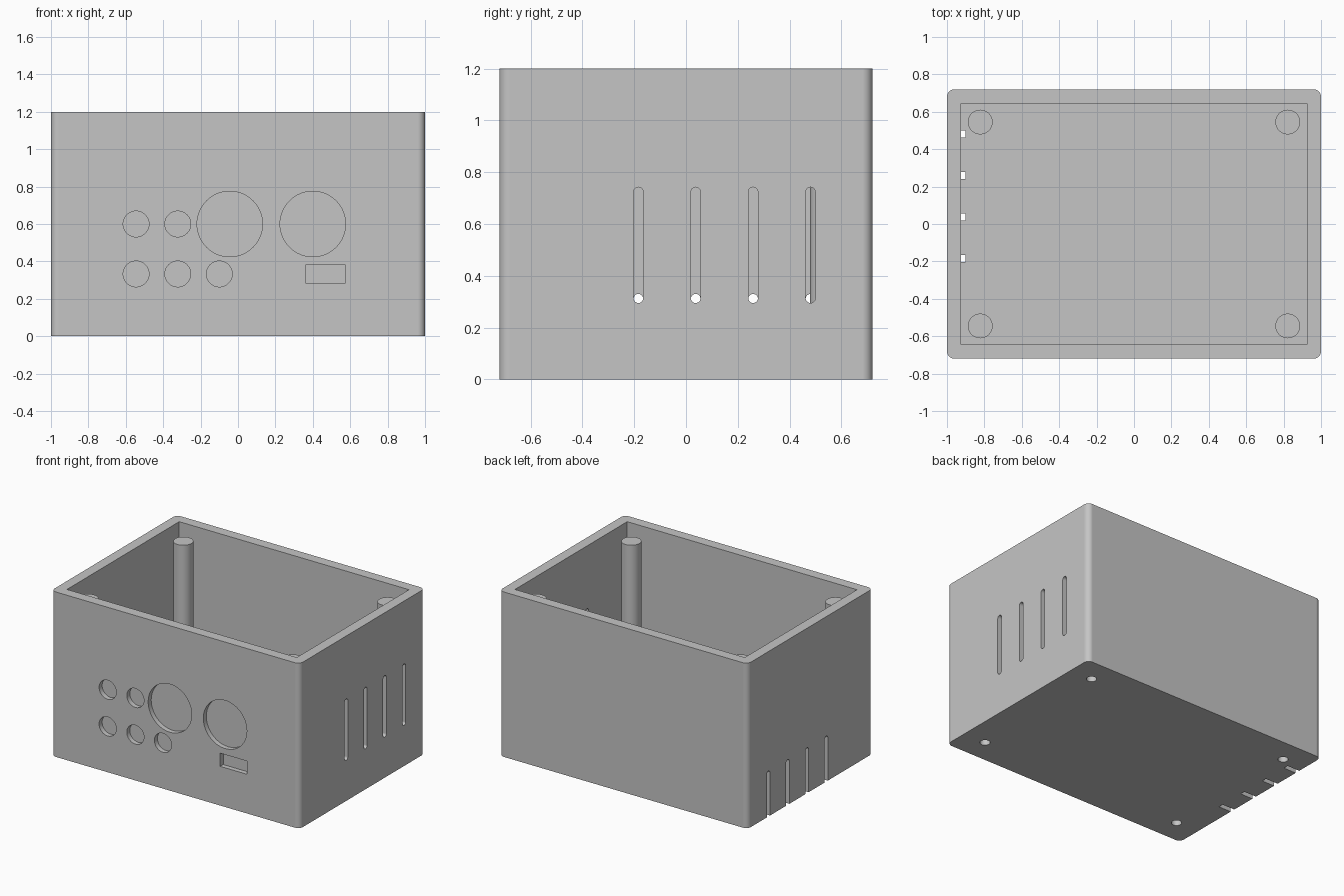
import bpy, bmesh, math

cube = bpy.data.objects.get("Cube")
if cube:
    bpy.data.objects.remove(cube, do_unlink=True)

# Single plain grey
grey = bpy.data.materials.new("plain_grey")
grey.use_nodes = True
colour = (0.56, 0.56, 0.56, 1)
grey.diffuse_color = colour
grey.node_tree.nodes["Principled BSDF"].inputs["Base Color"].default_value = colour

AXES = {
    "X": lambda u, v, w: (w, u, v),
    "Y": lambda u, v, w: (u, w, v),
    "Z": lambda u, v, w: (u, v, w),
}


def outline(cu, cv, hu, hv, r, seg=12):
    """Rounded rectangle; a circle when r equals both half sizes."""
    pts = []
    for quarter, (su, sv) in enumerate([(1, 1), (-1, 1), (-1, -1), (1, -1)]):
        for i in range(seg + 1):
            a = (quarter + i / seg) * math.pi / 2
            p = (cu + su * (hu - r) + r * math.cos(a),
                 cv + sv * (hv - r) + r * math.sin(a))
            if not pts or math.dist(p, pts[-1]) > 1e-5:
                pts.append(p)
    if math.dist(pts[0], pts[-1]) < 1e-5:
        pts.pop()
    return pts


def prism(name, axis, pts, lo, hi):
    """Extrude an outline along an axis from lo to hi."""
    bm = bmesh.new()
    place = AXES[axis]
    ends = [[bm.verts.new(place(u, v, w)) for u, v in pts] for w in (lo, hi)]
    for ring in ends:
        bm.faces.new(ring)
    n = len(pts)
    for i in range(n):
        j = (i + 1) % n
        bm.faces.new((ends[0][i], ends[0][j], ends[1][j], ends[1][i]))
    bmesh.ops.recalc_face_normals(bm, faces=bm.faces)
    mesh = bpy.data.meshes.new(name)
    bm.to_mesh(mesh)
    bm.free()
    mesh.materials.append(grey)
    obj = bpy.data.objects.new(name, mesh)
    bpy.context.collection.objects.link(obj)
    return obj


def cut(target, cutters):
    """Subtract cutters from target and bake the result."""
    for c in cutters:
        c.hide_render = True
        mod = target.modifiers.new("cut", "BOOLEAN")
        mod.operation = "DIFFERENCE"
        mod.solver = "EXACT"
        mod.object = c
    bpy.context.view_layer.update()
    graph = bpy.context.evaluated_depsgraph_get()
    mesh = bpy.data.meshes.new_from_object(target.evaluated_get(graph))
    target.modifiers.clear()
    target.data = mesh


def finish(obj):
    bpy.ops.object.select_all(action="DESELECT")
    obj.select_set(True)
    bpy.context.view_layer.objects.active = obj
    bpy.ops.object.shade_smooth_by_angle(angle=math.radians(30))
    mod = obj.modifiers.new("flat_panels", "WEIGHTED_NORMAL")
    mod.keep_sharp = True


def circle(u, v, r, seg=12):
    return outline(u, v, r, r, r, seg)


HX, HY, HEIGHT, WALL = 1.0, 0.72, 1.2, 0.075
RECESS = 0.035
SLOT_R = 0.0185

# Open box with rounded upright edges
case = prism("case", "Z", outline(0, 0, HX, HY, 0.04), 0, HEIGHT)
cutters = [prism("cavity_cutter", "Z",
                 outline(0, 0, HX - WALL, HY - WALL, 0), WALL, HEIGHT + 0.1)]

# Shallow recesses on the front panel: buttons, dials and a port
row_low, row_high = 0.333, 0.60
rounds = [(x, z, 0.069) for x in (-0.545, -0.322) for z in (row_low, row_high)]
rounds += [(-0.10, row_low, 0.069), (-0.044, row_high, 0.175), (0.40, row_high, 0.175)]
shapes = [circle(x, z, r, 16) for x, z, r in rounds]
shapes.append(outline(0.468, row_low, 0.107, 0.048, 0))
for pts in shapes:
    cutters.append(prism("recess_cutter", "Y", pts, -HY - 0.1, -HY + RECESS))

# Vent slots: closed on the left wall, open at the base on the right wall
for i in range(4):
    y = -0.184 + 0.2215 * i
    cutters.append(prism("left_vent_cutter", "X",
                         outline(y, 0.5185, SLOT_R, 0.2235, SLOT_R, 8), 0.9, 1.1))
    cutters.append(prism("right_vent_cutter", "X",
                         outline(y, 0.115, SLOT_R, 0.215, SLOT_R, 8), -1.1, -0.9))

# Corner posts with blind screw holes from below
posts = []
for sx, side in ((1, "left"), (-1, "right")):
    for sy, end in ((-1, "front"), (1, "back")):
        x, y = 0.822 * sx, 0.545 * sy
        post = prism(f"{end}_{side}_post", "Z", circle(x, y, 0.066), WALL, HEIGHT - WALL)
        hole = prism("screw_hole_cutter", "Z", circle(x, y, 0.034, 8), -0.1, 1.0)
        cut(post, [hole])
        cutters.append(hole)
        posts.append(post)

cut(case, cutters)
for c in cutters:
    bpy.data.objects.remove(c, do_unlink=True)
for obj in [case] + posts:
    finish(obj)
